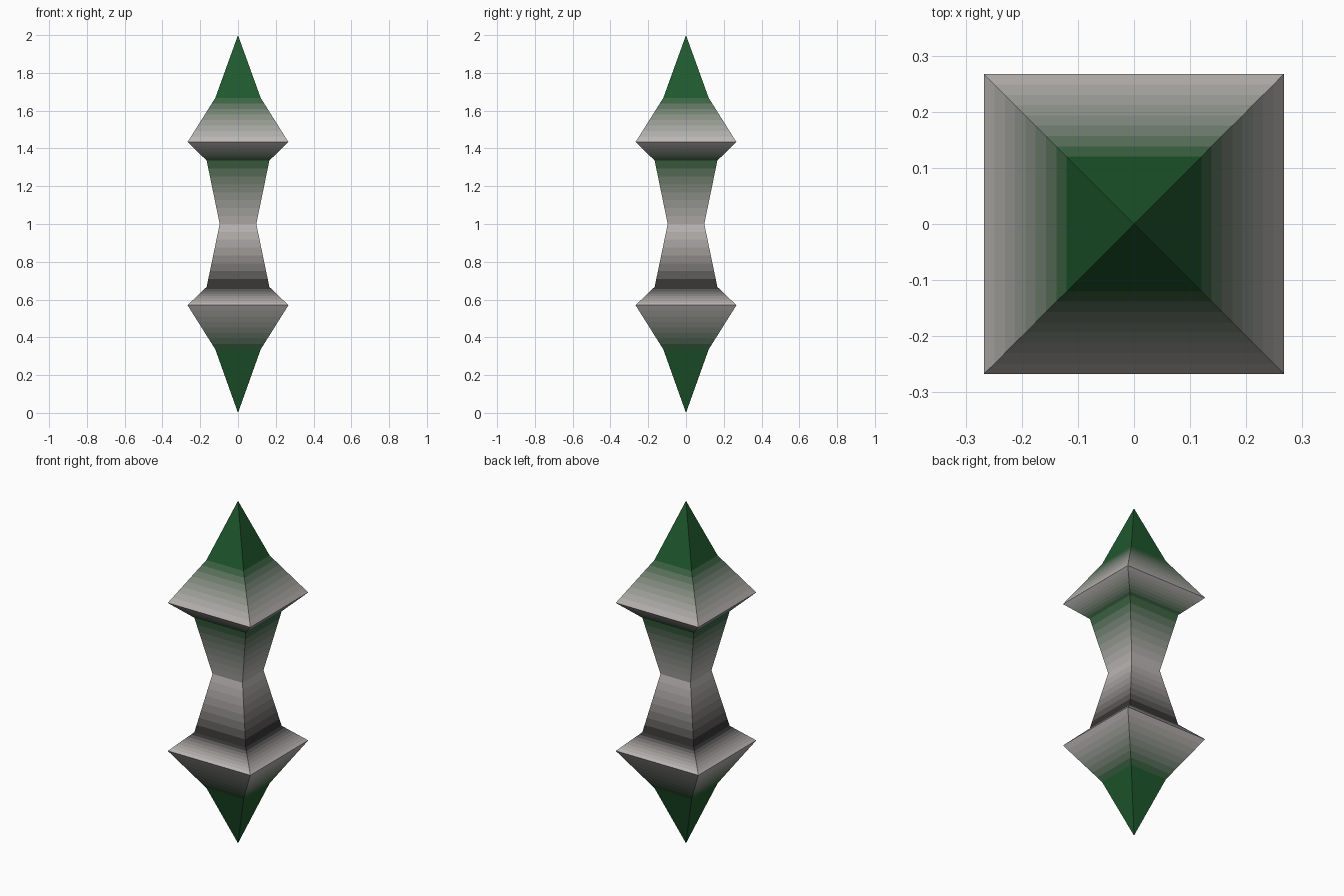
import bpy

if "Cube" in bpy.data.objects:
    bpy.data.objects.remove(bpy.data.objects["Cube"])

GREY = (0.52, 0.49, 0.48)
GREEN = (0.014, 0.10, 0.028)
BLACK = (0.004, 0.004, 0.004)
STEPS = 8  # colour bands per fading section


def material(color):
    name = "tint_" + "_".join(f"{c:.3f}" for c in color)
    mat = bpy.data.materials.get(name) or bpy.data.materials.new(name)
    mat.diffuse_color = (*color, 1)
    mat.use_nodes = True
    mat.node_tree.nodes["Principled BSDF"].inputs["Base Color"].default_value = mat.diffuse_color
    return mat


def mix(a, b, t):
    return tuple(x + (y - x) * t for x, y in zip(a, b))


def square_shell(name, profile):
    """Sweep (half width, height, colour) points, bottom to top, round a square."""
    rings, tints = [profile[0][:2]], []
    for (w0, z0, c0), (w1, z1, c1) in zip(profile, profile[1:]):
        n = 1 if c0 == c1 else STEPS
        for i in range(n):
            t = (i + 1) / n
            rings.append((w0 + (w1 - w0) * t, z0 + (z1 - z0) * t))
            tints.append(mix(c0, c1, (i + 0.5) / n))

    verts, loops = [], []
    for w, z in rings:
        corners = [(0, 0)] if w == 0 else [(-w, -w), (w, -w), (w, w), (-w, w)]
        loops.append([len(verts) + k for k in range(len(corners))])
        verts += [(x, y, z) for x, y in corners]

    faces, slots = [], []
    for i, (lo, hi) in enumerate(zip(loops, loops[1:])):
        for k in range(4):
            j = (k + 1) % 4
            if len(lo) == 1:
                faces.append((lo[0], hi[j], hi[k]))
            elif len(hi) == 1:
                faces.append((lo[k], lo[j], hi[0]))
            else:
                faces.append((lo[k], lo[j], hi[j], hi[k]))
            slots.append(i)

    mesh = bpy.data.meshes.new(name)
    mesh.from_pydata(verts, [], faces)
    for tint in tints:
        mesh.materials.append(material(tint))
    for poly, slot in zip(mesh.polygons, slots):
        poly.material_index = slot
    obj = bpy.data.objects.new(name, mesh)
    bpy.context.collection.objects.link(obj)
    return obj


# Lower point with its flared collar
square_shell("lower_point", [
    (0, 0, GREEN), (0.12, 0.336, GREEN), (0.267, 0.57, GREY), (0.166, 0.667, BLACK)])

# Pinched waist
square_shell("waist", [
    (0.166, 0.667, BLACK), (0.097, 1.0, GREY), (0.166, 1.336, GREEN)])

# Upper point with its flared collar
square_shell("upper_point", [
    (0.166, 1.336, GREEN), (0.267, 1.434, GREY), (0.12, 1.668, GREEN), (0, 2, GREEN)])
